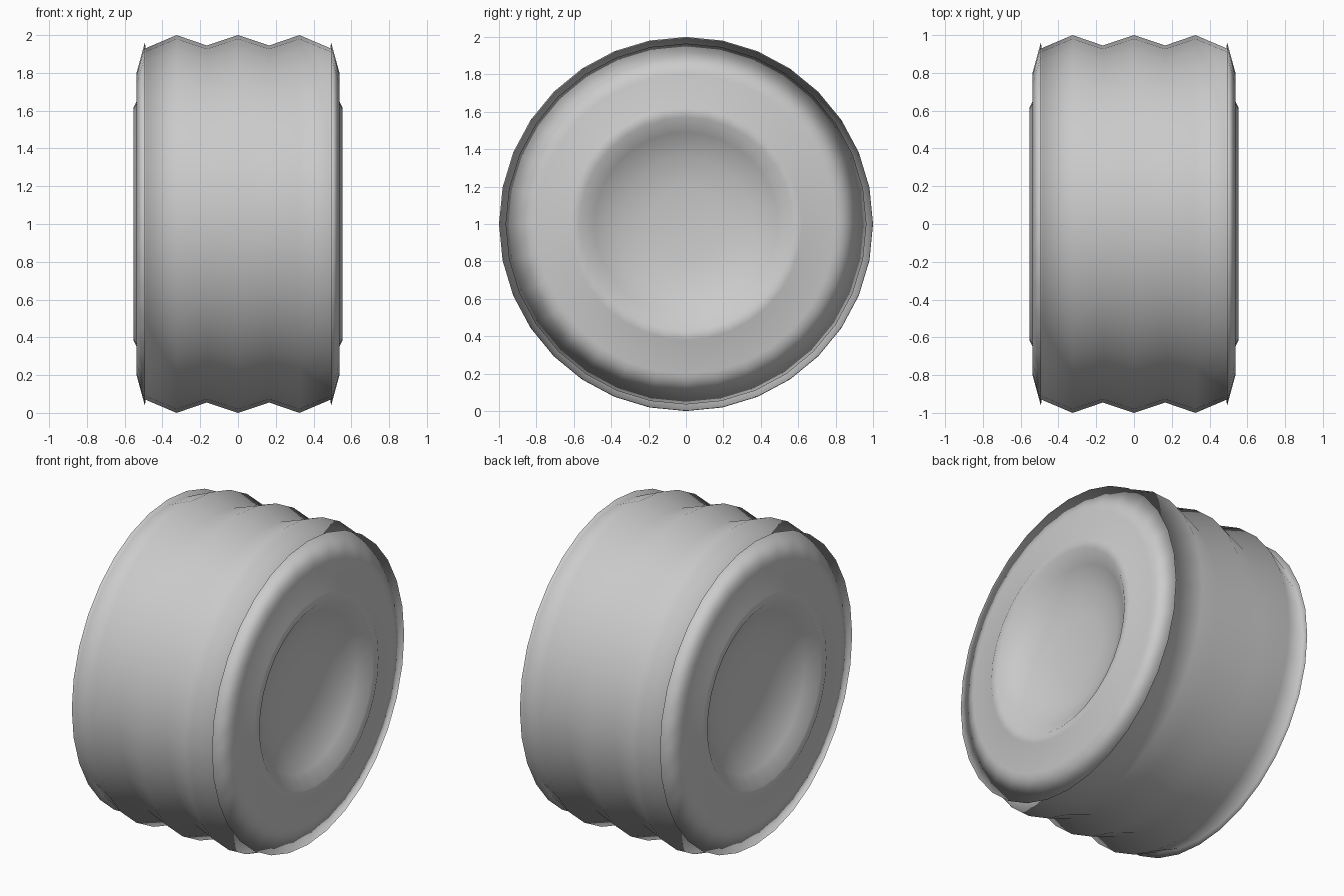
import bpy
import bmesh
import math
from mathutils import Vector

cube = bpy.data.objects.get("Cube")
if cube:
    bpy.data.objects.remove(cube, do_unlink=True)

SEGMENTS = 32
RADIUS = 1.0

# Half profile as (x, radius): hub bowl, raised rim, side wall, thin lip, ridged tread
HALF = [
    (0.40, 0.0), (0.405, 0.2), (0.43, 0.36), (0.49, 0.49), (0.55, 0.57),
    (0.552, 0.62), (0.537, 0.65), (0.537, 0.8),
    (0.492, 0.965), (0.49, 0.93),
    (0.325, 1.0), (0.165, 0.945),
]


def make_material(name, color):
    mat = bpy.data.materials.new(name)
    mat.use_nodes = True
    mat.diffuse_color = color
    mat.node_tree.nodes["Principled BSDF"].inputs["Base Color"].default_value = color
    return mat


def revolve_around_x(name, profile, mat):
    bm = bmesh.new()
    verts = [bm.verts.new((x, 0, r)) for x, r in profile]
    edges = [bm.edges.new(pair) for pair in zip(verts, verts[1:])]
    bmesh.ops.spin(bm, geom=verts + edges, cent=Vector(), axis=Vector((1, 0, 0)),
                   angle=math.tau, steps=SEGMENTS, use_duplicate=False)
    bmesh.ops.remove_doubles(bm, verts=bm.verts, dist=0.0005)
    bmesh.ops.recalc_face_normals(bm, faces=bm.faces)
    for face in bm.faces:
        face.smooth = True
    mesh = bpy.data.meshes.new(name)
    bm.to_mesh(mesh)
    bm.free()
    mesh.materials.append(mat)
    obj = bpy.data.objects.new(name, mesh)
    bpy.context.collection.objects.link(obj)
    return obj


# Mirror the half profile across the middle ridge and revolve it
grey = make_material("light_grey", (0.6, 0.6, 0.6, 1))
profile = HALF + [(0.0, RADIUS)] + [(-x, r) for x, r in reversed(HALF)]
wheel = revolve_around_x("wheel", profile, grey)
wheel.location.z = RADIUS
